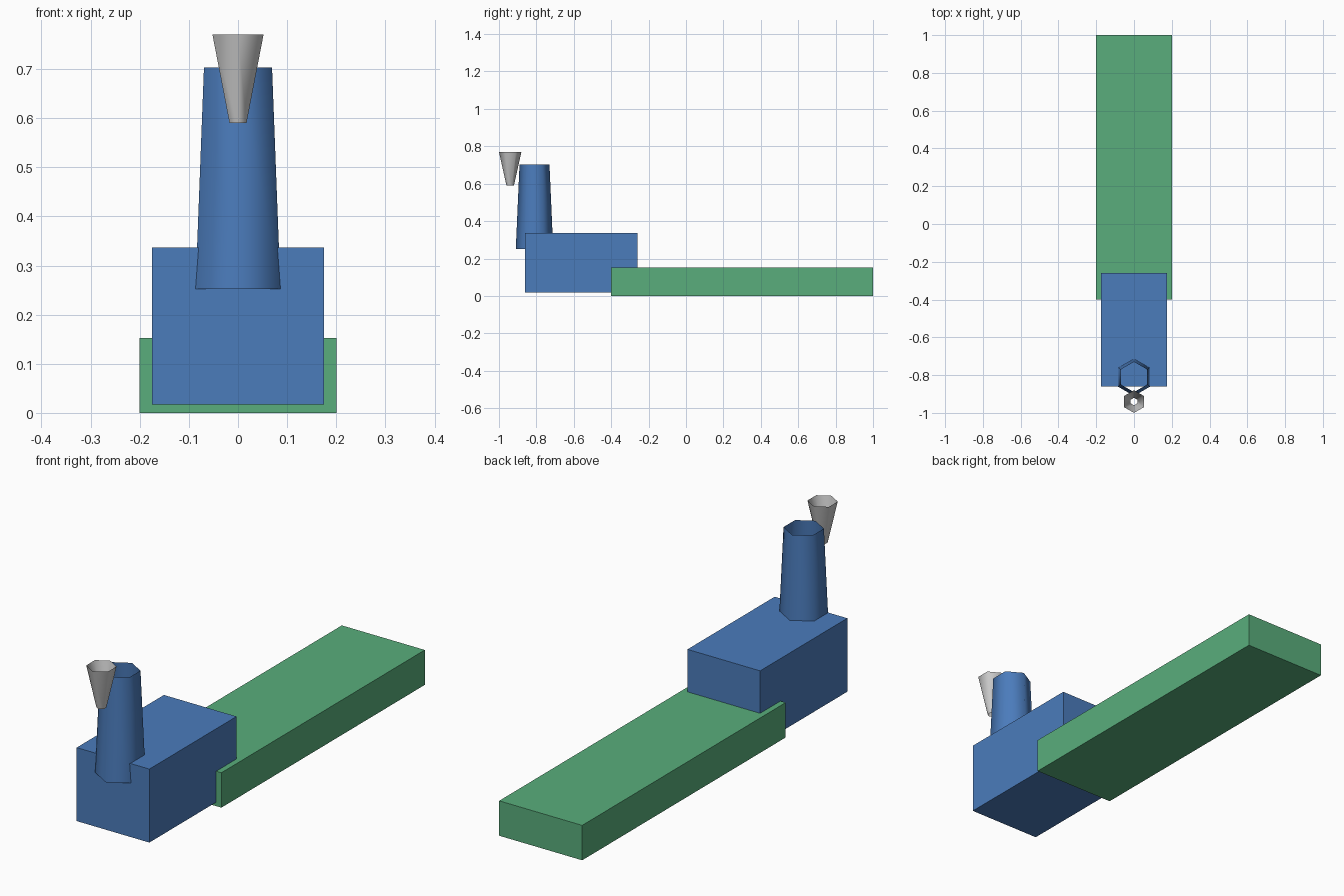
import bpy

if "Cube" in bpy.data.objects:
    bpy.data.objects.remove(bpy.data.objects["Cube"])


def material(name, color):
    m = bpy.data.materials.new(name)
    m.diffuse_color = color
    m.use_nodes = True
    m.node_tree.nodes["Principled BSDF"].inputs["Base Color"].default_value = m.diffuse_color
    return m


def box(name, x, y, z, mat):
    bpy.ops.mesh.primitive_cube_add(
        size=1, location=(sum(x) / 2, sum(y) / 2, sum(z) / 2))
    o = bpy.context.object
    o.name = name
    o.scale = (x[1] - x[0], y[1] - y[0], z[1] - z[0])
    bpy.ops.object.transform_apply(location=False, rotation=False, scale=True)
    o.data.materials.append(mat)
    return o


def open_tube(name, y, z, r_low, r_high, mat=None):
    # six-sided tapered tube, open at both ends, smooth shaded
    bpy.ops.mesh.primitive_cone_add(
        vertices=6, radius1=r_low, radius2=r_high, depth=z[1] - z[0],
        end_fill_type='NOTHING', location=(0, y, sum(z) / 2))
    o = bpy.context.object
    o.name = name
    bpy.ops.object.shade_smooth()
    if mat:
        o.data.materials.append(mat)
    return o


green = material("green", (0.10, 0.42, 0.20, 1))
blue = material("blue", (0.07, 0.20, 0.50, 1))

# long flat slab and the block set into its front end
box("long_slab", (-0.2, 0.2), (-0.4, 1.0), (0.0, 0.152), green)
box("front_block", (-0.175, 0.175), (-0.86, -0.26), (0.017, 0.337), blue)

# upright column and the small funnel in front of it
open_tube("column", -0.81, (0.252, 0.703), 0.1, 0.08, blue)
open_tube("funnel", -0.94, (0.59, 0.77), 0.02, 0.06)
